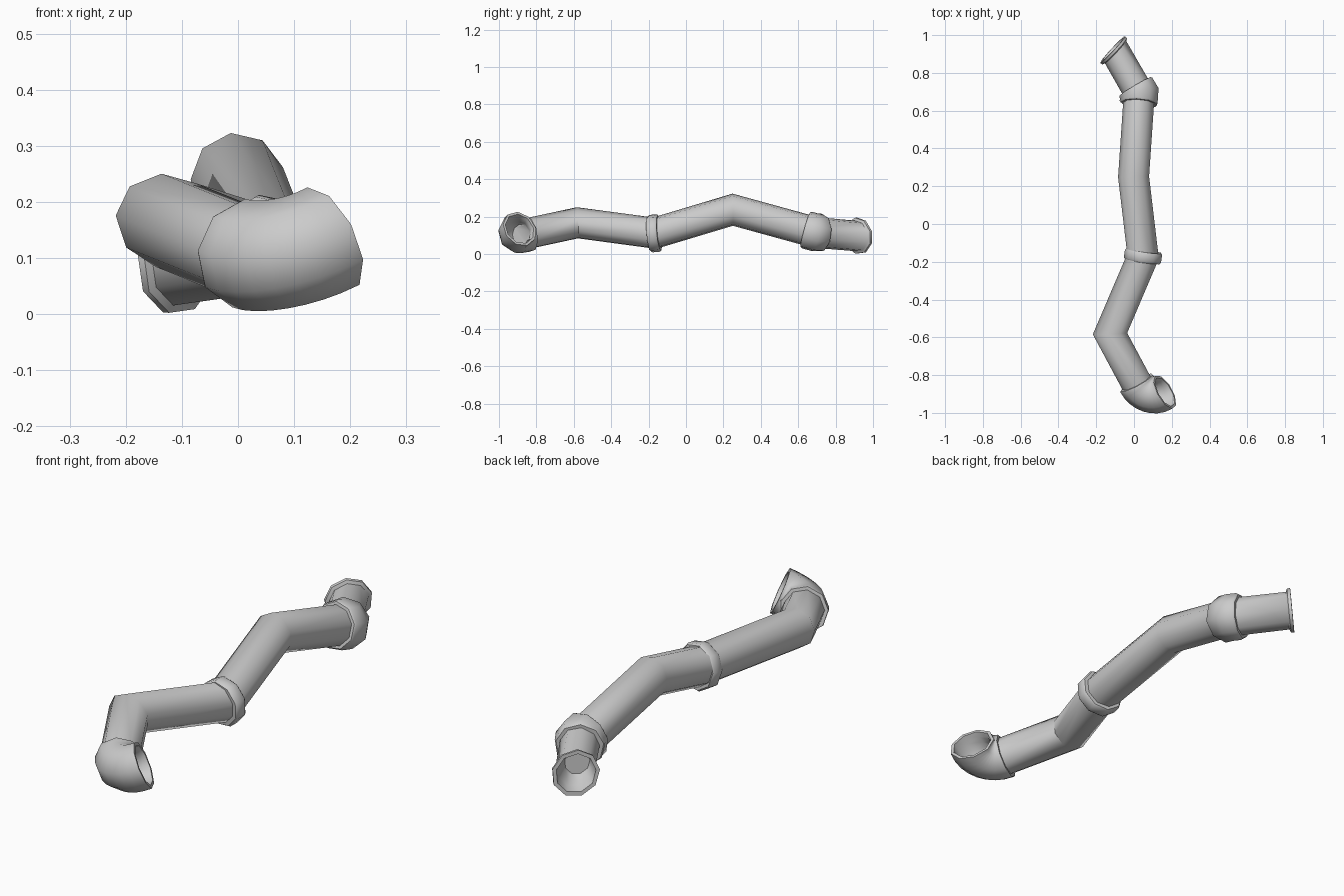
import bpy, bmesh, math
from mathutils import Vector

if "Cube" in bpy.data.objects:
    bpy.data.objects.remove(bpy.data.objects["Cube"])

SIDES = 9
UP = Vector((0, 0, 1))


def sweep(name, stations, phase=98, cap=True):
    """Loft rings through (centre, plane normal, radius), sliding each ring along the path."""
    bm = bmesh.new()
    p0, n0, _ = stations[0]
    side = n0.cross(UP).normalized()
    up = side.cross(n0).normalized()
    offs = []
    for i in range(SIDES):
        a = math.radians(phase) + math.tau * i / SIDES
        offs.append(side * math.cos(a) + up * math.sin(a))
    prev_p, prev = p0, None
    for p, n, r in stations:
        d = p - prev_p
        if d.length > 1e-5:
            d.normalize()
            offs = [o - d * (o.dot(n) / d.dot(n)) for o in offs]
        ring = [bm.verts.new(p + o * r) for o in offs]
        if prev:
            for i in range(SIDES):
                j = (i + 1) % SIDES
                bm.faces.new((prev[i], prev[j], ring[j], ring[i]))
        else:
            first = ring
        prev, prev_p = ring, p
    bm.faces.new(first)
    bm.faces.new(prev)
    bmesh.ops.recalc_face_normals(bm, faces=bm.faces)
    me = bpy.data.meshes.new(name)
    bm.to_mesh(me)
    bm.free()
    ob = bpy.data.objects.new(name, me)
    bpy.context.collection.objects.link(ob)
    bpy.ops.object.select_all(action='DESELECT')
    ob.select_set(True)
    bpy.context.view_layer.objects.active = ob
    bpy.ops.object.shade_smooth_by_angle(angle=math.radians(48))
    return ob


def bisectors(pts):
    dirs = [(b - a).normalized() for a, b in zip(pts, pts[1:])]
    mids = [(a + b).normalized() for a, b in zip(dirs, dirs[1:])]
    return [dirs[0]] + mids + [dirs[-1]]


# Main zigzag pipe, front to back
path = [Vector(p) for p in [(0.017, -0.845, 0.108), (-0.125, -0.58, 0.165),
                            (0.05, -0.17, 0.11), (0.0, 0.25, 0.236),
                            (0.03, 0.69, 0.115)]]
mouth = Vector((-0.106, 0.92, 0.097))
tangents = bisectors(path + [mouth])
sweep("main_pipe", [(p, n, 0.084) for p, n in zip(path, tangents)])

# Rear spout with flared lip and tapering recess
out = Vector((-0.73, 0.68, 0.08)).normalized()
spout_dir = (mouth - path[4]).normalized()
sweep("rear_spout", [
    (path[4], tangents[4], 0.084),
    (mouth - out * 0.012, out, 0.083),
    (mouth - out * 0.006, out, 0.097),
    (mouth + out * 0.008, out, 0.098),
    (mouth + out * 0.008, out, 0.082),
    (mouth - spout_dir * 0.03, out, 0.074),
    (mouth - spout_dir * 0.09, out, 0.052),
])


# Collars at the joints, with softened edges
def collar(name, pts, normals, r):
    e0, e1 = normals[0] * 0.008, normals[-1] * 0.008
    st = [(pts[0], normals[0], 0.08), (pts[0], normals[0], r - 0.006),
          (pts[0] + e0, normals[0], r)]
    st += [(p, n, r) for p, n in zip(pts[1:-1], normals[1:-1])]
    st += [(pts[-1] - e1, normals[-1], r), (pts[-1], normals[-1], r - 0.006),
           (pts[-1], normals[-1], 0.08)]
    sweep(name, st)


n = tangents[2]
collar("middle_collar", [path[2] - n * 0.028, path[2] + n * 0.028], [n, n], 0.102)
seg_in = (path[4] - path[3]).normalized()
collar("rear_collar",
       [path[4] - seg_in * 0.055, path[4], path[4] + spout_dir * 0.045],
       [seg_in, tangents[4], spout_dir], 0.103)

# Front elbow: swept quarter turn with a hollow mouth
d1 = (path[0] - path[1]).normalized()
d2 = Vector((0.79, 0.45, 0.40)).normalized()
perp = (d2 - d1 * d2.dot(d1)).normalized()
turn, R, STEPS = d1.angle(d2), 0.102, 8


def arc(t):
    a = turn * t
    p = path[0] + R * (math.sin(a) * d1 + (1 - math.cos(a)) * perp)
    return p, (math.cos(a) * d1 + math.sin(a) * perp)


start, end = arc(0), arc(1)
elbow = [(start[0] - d1 * 0.006, d1, 0.080), (start[0] - d1 * 0.006, d1, 0.098)]
elbow += [(*arc(i / STEPS), 0.1) for i in range(STEPS + 1)]
elbow += [(end[0] + d2 * 0.006, d2, 0.100), (end[0] + d2 * 0.006, d2, 0.086)]
elbow += [(*arc(t), r) for t, r in [(0.85, 0.080), (0.65, 0.074), (0.45, 0.066), (0.3, 0.056)]]
sweep("front_elbow", elbow, phase=82)
